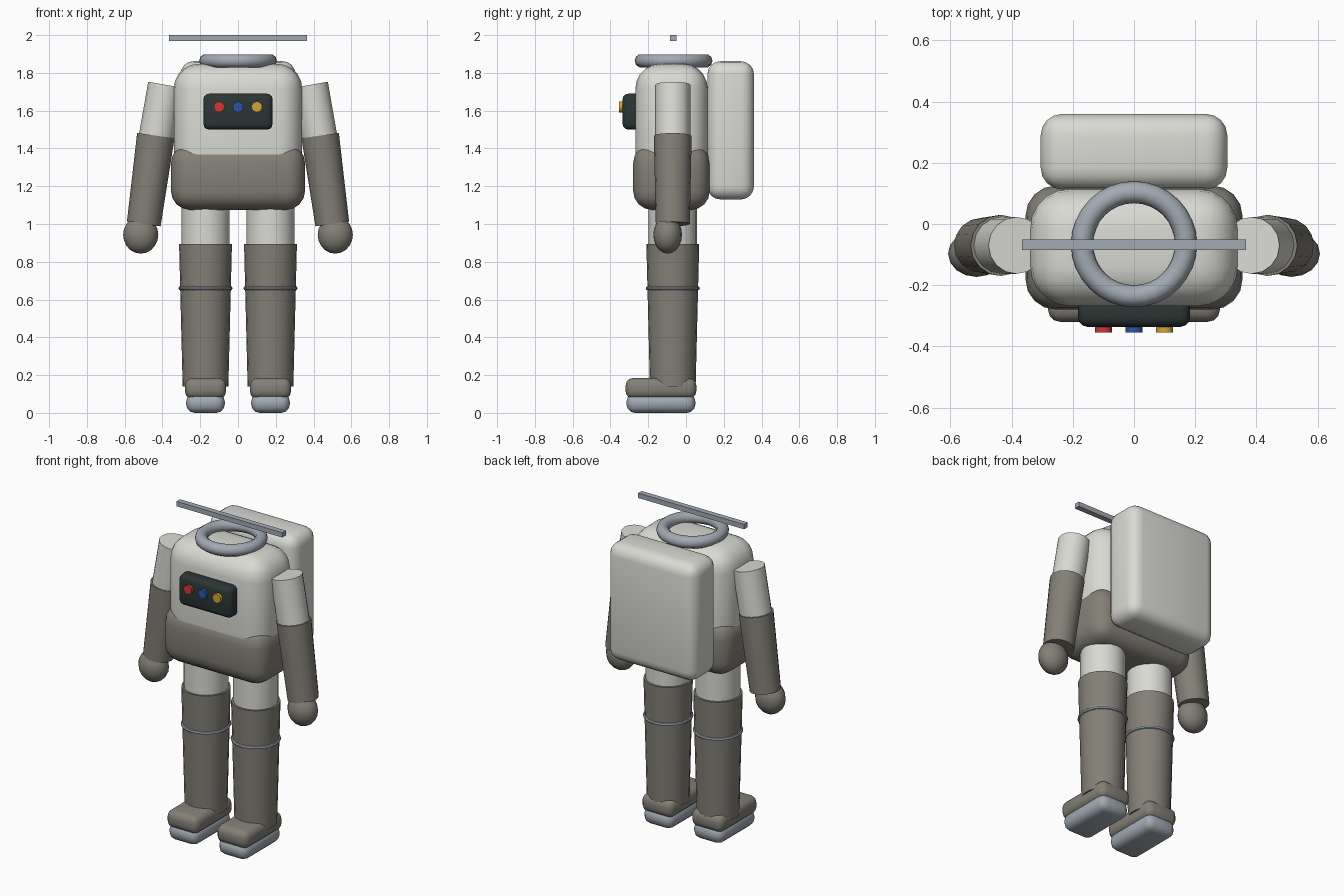
import bpy, bmesh, math
from mathutils import Vector, Matrix

cube = bpy.data.objects.get("Cube")
if cube:
    bpy.data.objects.remove(cube, do_unlink=True)


def material(name, r, g, b):
    m = bpy.data.materials.new(name)
    m.use_nodes = True
    m.diffuse_color = (r, g, b, 1)
    m.node_tree.nodes["Principled BSDF"].inputs["Base Color"].default_value = (r, g, b, 1)
    return m


WHITE = material("suit white", 0.70, 0.70, 0.66)
DARK = material("warm grey fabric", 0.23, 0.215, 0.185)
METAL = material("blue grey metal", 0.36, 0.40, 0.45)
PANEL = material("panel black", 0.025, 0.036, 0.036)
RED = material("button red", 0.62, 0.04, 0.04)
BLUE = material("button blue", 0.025, 0.09, 0.36)
YELLOW = material("button yellow", 0.64, 0.38, 0.04)


def finish(name, bm, mat, smooth=True):
    bmesh.ops.recalc_face_normals(bm, faces=bm.faces)
    mesh = bpy.data.meshes.new(name)
    bm.to_mesh(mesh)
    bm.free()
    mesh.materials.append(mat)
    ob = bpy.data.objects.new(name, mesh)
    bpy.context.collection.objects.link(ob)
    if smooth:
        bpy.ops.object.select_all(action='DESELECT')
        ob.select_set(True)
        bpy.context.view_layer.objects.active = ob
        bpy.ops.object.shade_smooth_by_angle(angle=math.radians(40))
    return ob


def box(name, mat, xs, ys, zs, bevel=0.0, segments=4):
    """Rounded box from its extents on each axis."""
    bm = bmesh.new()
    bmesh.ops.create_cube(bm, size=1)
    for v in bm.verts:
        v.co = Vector([(a + b) / 2 + c * (b - a) for c, (a, b) in zip(v.co, (xs, ys, zs))])
    if bevel:
        bmesh.ops.bevel(bm, geom=bm.edges[:], offset=bevel, segments=segments,
                        profile=0.5, affect='EDGES', clamp_overlap=True)
    return finish(name, bm, mat, bevel > 0)


def tube(name, mat, start, end, r1, r2, sides=16):
    """Capped cone from start to end."""
    a, b = Vector(start), Vector(end)
    turn = (b - a).to_track_quat('Z', 'Y').to_matrix().to_4x4()
    bm = bmesh.new()
    bmesh.ops.create_cone(bm, cap_ends=True, segments=sides, radius1=r1, radius2=r2,
                          depth=(b - a).length, matrix=Matrix.Translation((a + b) / 2) @ turn)
    return finish(name, bm, mat)


def ring(name, mat, centre, major, minor, around=32, section=10):
    bm = bmesh.new()
    loops = []
    for i in range(around):
        a = math.tau * i / around
        loop = []
        for j in range(section):
            t = math.tau * j / section
            r = major + minor * math.cos(t)
            loop.append(bm.verts.new(Vector(centre) + Vector(
                (r * math.cos(a), r * math.sin(a), minor * math.sin(t)))))
        loops.append(loop)
    for i in range(around):
        p, q = loops[i], loops[(i + 1) % around]
        for j in range(section):
            k = (j + 1) % section
            bm.faces.new((p[j], q[j], q[k], p[k]))
    return finish(name, bm, mat)


def ball(name, mat, centre, radii):
    bm = bmesh.new()
    bmesh.ops.create_uvsphere(bm, u_segments=16, v_segments=10, radius=1)
    for v in bm.verts:
        v.co = Vector(centre) + Vector([c * r for c, r in zip(v.co, radii)])
    return finish(name, bm, mat)


MID = -0.07  # depth of the body's centre line

# Body and backpack
box("torso", WHITE, (-0.34, 0.34), (-0.268, 0.115), (1.14, 1.848), 0.13, 5)
box("waist", DARK, (-0.355, 0.355), (-0.28, 0.126), (1.075, 1.422), 0.1, 4)
box("backpack", WHITE, (-0.305, 0.305), (0.113, 0.36), (1.13, 1.862), 0.07, 4)

# Collar and the bar above it
ring("neck_ring", METAL, (0, MID + 0.004, 1.864), 0.17, 0.036)
box("top_bar", METAL, (-0.366, 0.366), (-0.085, -0.05), (1.97, 2.0))

# Chest panel with buttons
box("chest_panel", PANEL, (-0.183, 0.183), (-0.336, -0.24), (1.5, 1.69), 0.03, 3)
for x, mat, label in ((-0.1, RED, "red"), (0, BLUE, "blue"), (0.1, YELLOW, "yellow")):
    tube(label + "_button", mat, (x, -0.32, 1.62), (x, -0.354, 1.62), 0.029, 0.029, 10)

# Limbs on both sides
for side, s in (("left", 1), ("right", -1)):
    tube(side + "_upper_arm", WHITE, (s * 0.384, MID, 1.737), (s * 0.45, MID, 1.36), 0.093, 0.093)
    tube(side + "_forearm", DARK, (s * 0.435, MID, 1.468), (s * 0.499, MID, 1.0), 0.1, 0.09)
    ball(side + "_glove", DARK, (s * 0.515, -0.097, 0.943), (0.093, 0.076, 0.1))

    leg = s * 0.172
    tube(side + "_thigh", WHITE, (leg, MID, 1.2), (leg, MID, 0.8), 0.128, 0.128, 20)
    tube(side + "_lower_leg", DARK, (leg, MID, 0.895), (leg, MID, 0.14), 0.14, 0.121, 20)
    ring(side + "_knee_ring", METAL, (leg, MID, 0.66), 0.132, 0.011, 24, 8)
    box(side + "_boot", DARK, (leg - 0.109, leg + 0.109), (-0.32, 0.055), (0.075, 0.185), 0.04, 3)
    box(side + "_sole", METAL, (leg - 0.102, leg + 0.102), (-0.315, 0.05), (0.0, 0.105), 0.045, 3)
